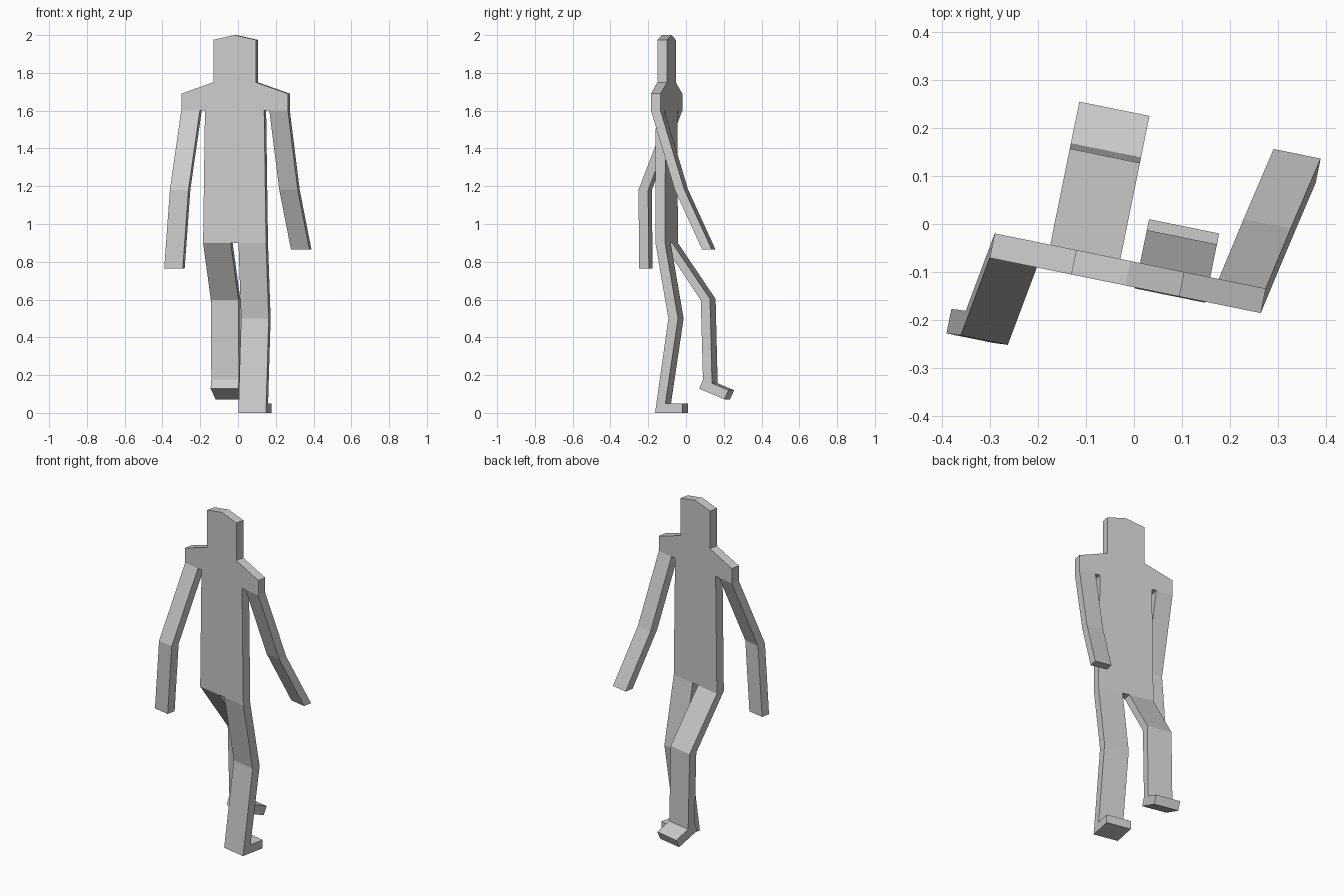
import bpy, math
from mathutils import Matrix

if "Cube" in bpy.data.objects:
    bpy.data.objects.remove(bpy.data.objects["Cube"])

# the whole figure is turned slightly about z
FRAME = Matrix.Translation((-0.013, -0.1025, 0)) @ Matrix.Rotation(math.radians(-11.5), 4, 'Z')
T = 0.026   # half thickness of the slab body


def loft(name, rings):
    """Join rings with equal point counts, capping both ends."""
    n = len(rings[0])
    verts = [p for r in rings for p in r]
    faces = [list(range(n))[::-1], [len(verts) - n + i for i in range(n)]]
    for k in range(len(rings) - 1):
        a, b = k * n, (k + 1) * n
        faces += [[a + i, a + (i + 1) % n, b + (i + 1) % n, b + i] for i in range(n)]
    me = bpy.data.meshes.new(name)
    me.from_pydata(verts, [], faces)
    me.transform(FRAME)
    ob = bpy.data.objects.new(name, me)
    bpy.context.collection.objects.link(ob)
    return ob


# torso, shoulders and head: one mirrored front profile
half = [(0.17, 0.9), (0.16, 1.6), (0.288, 1.6), (0.288, 1.69), (0.115, 1.75), (0.115, 1.975)]
outline = half + [(0, 2.0)] + [(-x, z) for x, z in reversed(half)]
loft("torso_and_head", [[(x, y, z) for x, z in outline] for y in (T, -T)])


# arms: horizontal rectangles at shoulder, elbow and hand
def arm(name, joints):
    rings = []
    for x, y, z in joints:
        rings.append([(x - 0.05, y - T, z), (x + 0.05, y - T, z),
                      (x + 0.05, y + T, z), (x - 0.05, y + T, z)])
    loft(name, rings[::-1])


arm("forward_arm", [(0.238, 0, 1.6), (0.264, 0.133, 1.183), (0.296, 0.288, 0.865)])
arm("backward_arm", [(-0.238, 0, 1.6), (-0.265, -0.17, 1.18), (-0.295, -0.172, 0.765)])


# legs with feet: side profiles (y, z) extruded across the leg width
def leg(name, profile, x0, x1):
    loft(name, [[(x, y, z) for y, z in profile] for x in (x0, x1)])


leg("standing_leg", [(-T, 0.9), (0.044, 0.5), (-0.028, 0.0), (0.119, 0.0),
                     (0.119, 0.05), (0.028, 0.05), (0.096, 0.5), (T, 0.9)][::-1], 0.021, 0.17)
leg("raised_leg", [(-T, 0.9), (0.18, 0.597), (0.192, 0.178), (0.172, 0.128), (0.308, 0.072),
                   (0.33, 0.12), (0.241, 0.157), (0.23, 0.603), (T, 0.9)][::-1], -0.17, -0.021)

# make all normals face outward
import bmesh
for ob in bpy.context.collection.objects:
    bm = bmesh.new()
    bm.from_mesh(ob.data)
    bmesh.ops.recalc_face_normals(bm, faces=bm.faces)
    bm.to_mesh(ob.data)
    bm.free()
